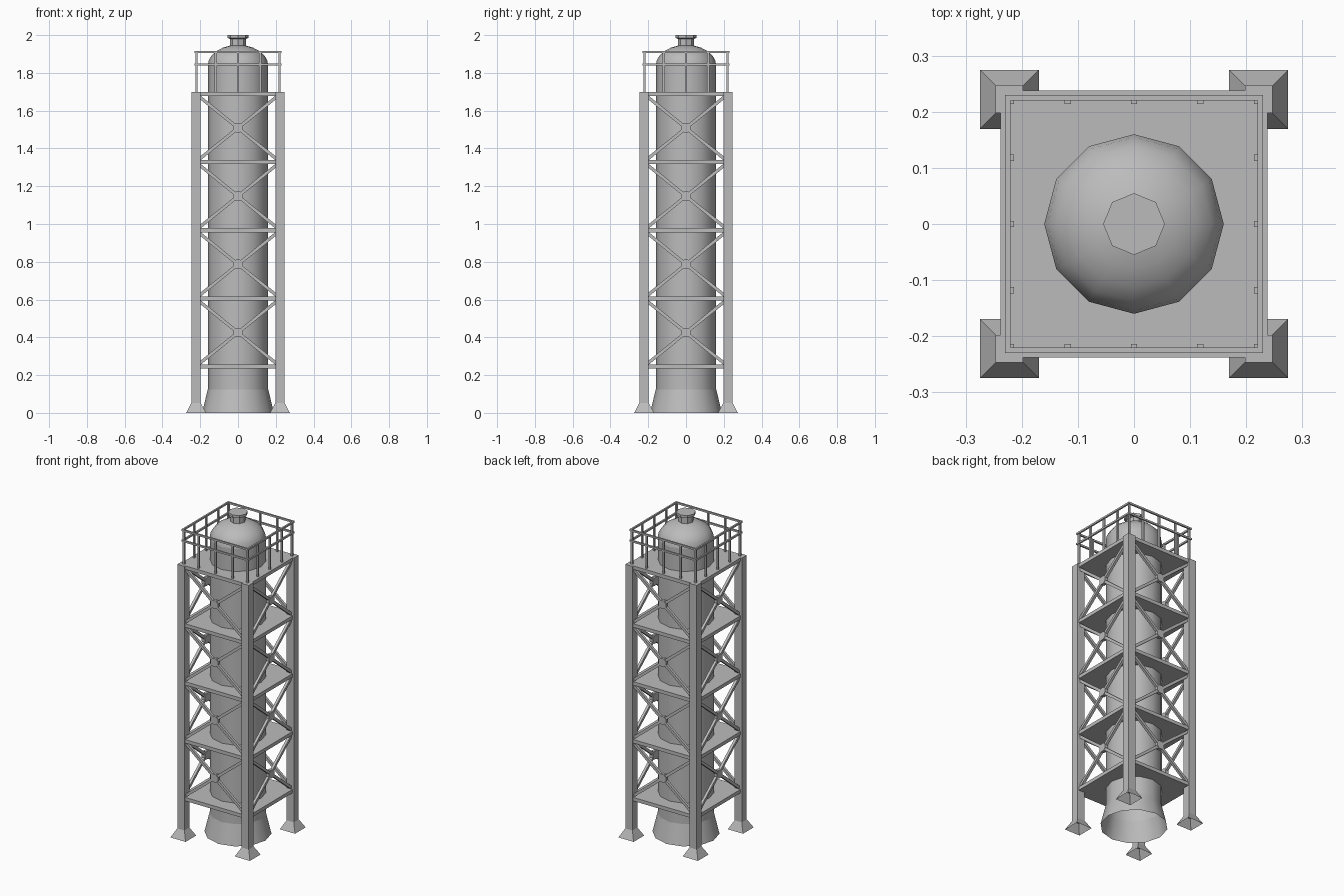
import bpy, bmesh, math
from mathutils import Matrix, Vector

default = bpy.data.objects.get("Cube")
if default:
    bpy.data.objects.remove(default, do_unlink=True)

steel = bpy.data.materials.new("grey steel")
steel.use_nodes = True
grey = (0.5, 0.5, 0.5, 1)
steel.diffuse_color = grey
steel.node_tree.nodes["Principled BSDF"].inputs["Base Color"].default_value = grey


def finish(bm, name, smooth=False):
    bmesh.ops.recalc_face_normals(bm, faces=bm.faces[:])
    mesh = bpy.data.meshes.new(name)
    bm.to_mesh(mesh)
    bm.free()
    mesh.materials.append(steel)
    ob = bpy.data.objects.new(name, mesh)
    bpy.context.collection.objects.link(ob)
    if smooth:
        bpy.ops.object.select_all(action='DESELECT')
        bpy.context.view_layer.objects.active = ob
        ob.select_set(True)
        bpy.ops.object.shade_smooth_by_angle(angle=math.radians(40))
    return ob


def box(bm, centre, size, rot=Matrix()):
    mat = Matrix.Translation(centre) @ rot @ Matrix.Diagonal((*size, 1))
    bmesh.ops.create_cube(bm, size=1, matrix=mat)


def lathe(name, profile, sides, cap=False):
    """Turn (radius, z) points around the vertical axis."""
    bm = bmesh.new()
    rings = []
    for r, z in profile:
        rings.append([bm.verts.new((r * math.cos(a), r * math.sin(a), z))
                      for a in (math.tau * i / sides for i in range(sides))])
    for low, high in zip(rings, rings[1:]):
        for i in range(sides):
            j = (i + 1) % sides
            bm.faces.new((low[i], low[j], high[j], high[i]))
    if cap:
        bm.faces.new(rings[-1])
    return finish(bm, name, True)


def four_sides(bm):
    """Repeat the front side on all four sides of the tower."""
    source = bm.verts[:] + bm.edges[:] + bm.faces[:]
    for k in range(1, 4):
        copy = bmesh.ops.duplicate(bm, geom=source)["geom"]
        verts = [v for v in copy if isinstance(v, bmesh.types.BMVert)]
        bmesh.ops.rotate(bm, verts=verts, cent=(0, 0, 0),
                         matrix=Matrix.Rotation(k * math.pi / 2, 3, 'Z'))


# Vessel: flared skirt, straight shell, domed head and nozzle
R, SHELL_TOP = 0.16, 1.84
lathe("skirt", [(0.19, 0), (R, 0.125)], 12)
lathe("shell", [(R, 0.125), (R, SHELL_TOP)], 12)
dome = [(R * math.cos(t), SHELL_TOP + 0.108 * math.sin(t))
        for t in (math.radians(a) for a in range(0, 90, 15))]
lathe("domed_head", dome + [(0.02, SHELL_TOP + 0.108)], 12, cap=True)
lathe("nozzle", [(0.043, 1.93), (0.043, 1.98), (0.055, 1.985), (0.055, 2)], 8, cap=True)

# Legs on flared hollow feet
LEG, TOP = 0.222, 1.7
bm = bmesh.new()
rings = []
for half, z in ((0.0525, 0), (0.0245, 0.053), (0.0245, TOP)):
    rings.append([bm.verts.new((LEG + sx * half, -LEG + sy * half, z))
                  for sx, sy in ((-1, -1), (1, -1), (1, 1), (-1, 1))])
for low, high in zip(rings, rings[1:]):
    for i in range(4):
        j = (i + 1) % 4
        bm.faces.new((low[i], low[j], high[j], high[i]))
bm.faces.new(rings[-1])
bm.faces.new(rings[1])
four_sides(bm)
finish(bm, "legs")

# Platforms
STEP, THICK = 0.361, 0.022
levels = [TOP - THICK / 2 - STEP * i for i in range(5)]
for i, z in enumerate(reversed(levels)):
    bm = bmesh.new()
    box(bm, (0, 0, z), (0.476, 0.476, THICK))
    finish(bm, f"platform_{i + 1}")

# Cross bracing with an eight-sided joint plate in each bay
bm = bmesh.new()
for z in levels[1:]:
    mid = z + STEP / 2
    run, rise = 0.41, STEP - 0.03
    for side in (-1, 1):
        rot = Matrix.Rotation(side * math.atan2(rise, run), 4, 'Y')
        box(bm, (0, -LEG, mid), (math.hypot(run, rise), 0.016, 0.017), rot)
    joint = Matrix.Translation((0, -LEG, mid)) @ Matrix.Rotation(math.pi / 2, 4, 'X') \
        @ Matrix.Rotation(math.pi / 8, 4, 'Z')
    bmesh.ops.create_cone(bm, cap_ends=True, segments=8, radius1=0.027,
                          radius2=0.027, depth=0.022, matrix=joint)
four_sides(bm)
finish(bm, "cross_bracing")

# Guard rail: posts, middle rail and top rail
bm = bmesh.new()
RAIL, RAIL_TOP = 0.225, 1.917
for x in (-0.219, -0.118, 0, 0.118):
    box(bm, (x, -0.219, (TOP + RAIL_TOP) / 2 - 0.004), (0.011, 0.011, RAIL_TOP - TOP - 0.008))
for z in (RAIL_TOP - 0.006, 1.845):
    box(bm, (0, -RAIL, z), (2 * RAIL + 0.01, 0.01, 0.011))
four_sides(bm)
finish(bm, "guard_rail")
